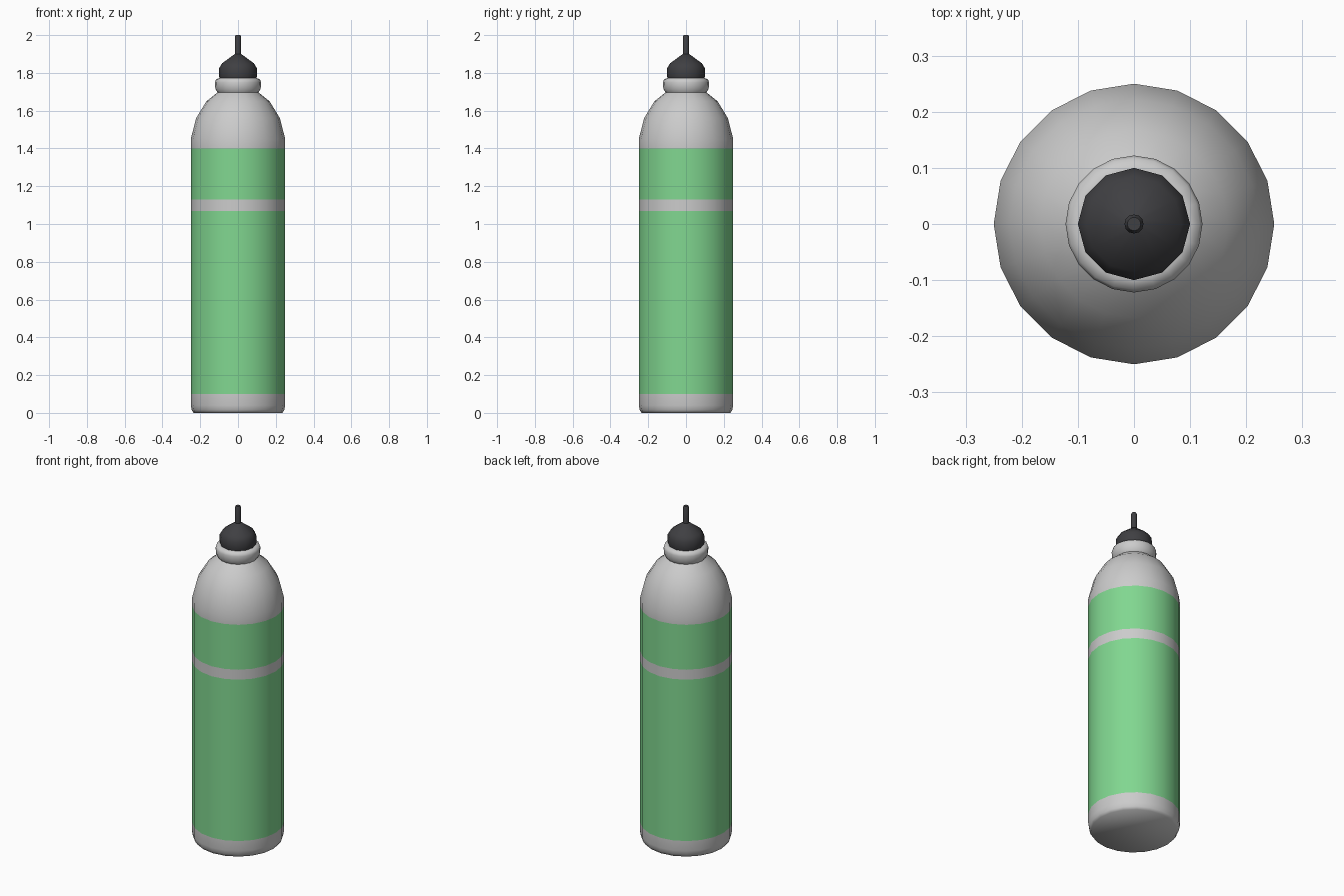
import bpy, math

if "Cube" in bpy.data.objects:
    bpy.data.objects.remove(bpy.data.objects["Cube"])


def material(name, color):
    m = bpy.data.materials.new(name)
    m.diffuse_color = color
    m.use_nodes = True
    m.node_tree.nodes["Principled BSDF"].inputs["Base Color"].default_value = m.diffuse_color
    return m


def lathe(name, profile, sides, mats=(), bands=(), angle=40):
    """Spin (radius, z) points into a closed solid; bands maps profile segments to slots."""
    verts = [(r * math.cos(2 * math.pi * i / sides), r * math.sin(2 * math.pi * i / sides), z)
             for r, z in profile for i in range(sides)]
    faces, slots = [], []
    for k in range(len(profile) - 1):
        for i in range(sides):
            j = (i + 1) % sides
            a, b = k * sides, (k + 1) * sides
            faces.append((a + i, a + j, b + j, b + i))
            slots.append(1 if k in bands else 0)
    faces.append(tuple(reversed(range(sides))))
    faces.append(tuple(range((len(profile) - 1) * sides, len(profile) * sides)))
    slots += [0, 0]
    mesh = bpy.data.meshes.new(name)
    mesh.from_pydata(verts, [], faces)
    for m in mats:
        mesh.materials.append(m)
    mesh.polygons.foreach_set("material_index", slots)
    obj = bpy.data.objects.new(name, mesh)
    bpy.context.collection.objects.link(obj)
    bpy.ops.object.select_all(action='DESELECT')
    obj.select_set(True)
    bpy.context.view_layer.objects.active = obj
    bpy.ops.object.shade_smooth_by_angle(angle=math.radians(angle))
    return obj


grey = material("grey_plastic", (0.8, 0.8, 0.8, 1))
green = material("green_label", (0.22, 0.68, 0.28, 1))
black = material("black_plastic", (0.05, 0.05, 0.055, 1))

# Bottle with two green label bands, domed shoulder and rounded collar
lathe("bottle", [
    (0.235, 0), (0.245, 0.015), (0.25, 0.04), (0.25, 0.10), (0.25, 1.07), (0.25, 1.13),
    (0.25, 1.40), (0.25, 1.45), (0.222, 1.56), (0.167, 1.65), (0.108, 1.697),
    (0.12, 1.715), (0.122, 1.75), (0.117, 1.765), (0.10, 1.772)],
    20, (grey, green), bands=(3, 5), angle=60)

# Screw cap with a sloped top
lathe("cap", [(0.095, 1.765), (0.10, 1.78), (0.10, 1.825), (0.085, 1.85), (0.017, 1.90)],
      12, (black,), angle=50)

# Thin nozzle
lathe("nozzle", [(0.017, 1.89), (0.017, 1.99), (0.012, 2.0)], 12, (black,), angle=50)
